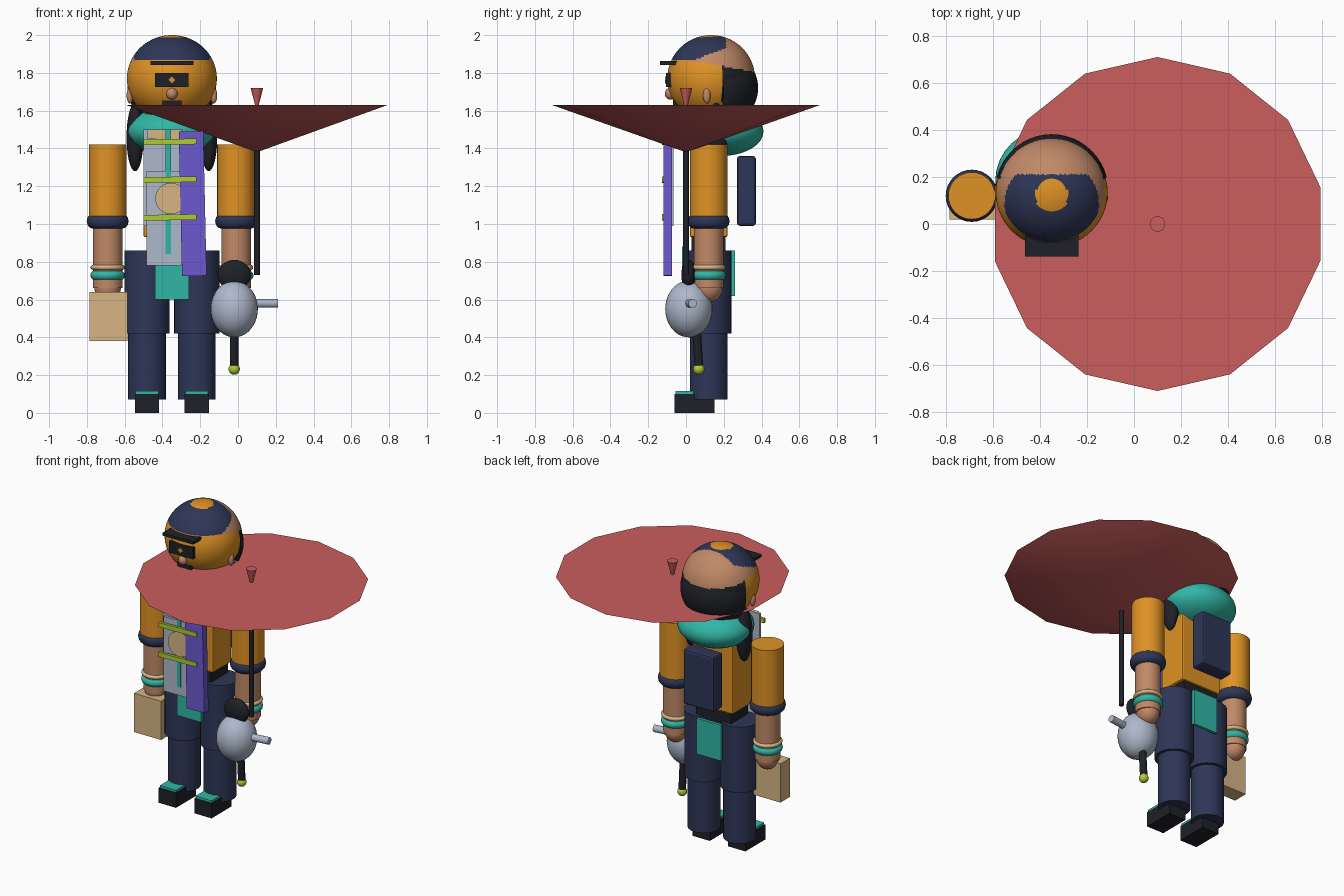
import bpy
import bmesh
from math import radians, hypot
from mathutils import Vector

cube = bpy.data.objects.get("Cube")
if cube:
    bpy.data.objects.remove(cube, do_unlink=True)


def material(name, *rgb):
    m = bpy.data.materials.new(name)
    m.use_nodes = True
    m.diffuse_color = (*rgb, 1)
    m.node_tree.nodes["Principled BSDF"].inputs["Base Color"].default_value = (*rgb, 1)
    return m


ORANGE = material("orange", .74, .29, .018)
NAVY = material("navy", .027, .037, .095)
SKIN = material("skin", .53, .25, .135)
BLACK = material("black", .014, .015, .02)
TEAL = material("teal", .03, .47, .38)
TAN = material("tan", .68, .46, .23)
GREY = material("grey", .42, .48, .60)
PURPLE = material("purple", .15, .1, .62)
LIME = material("lime", .42, .6, .035)
RED = material("red", .6, .11, .11)


def finish(name, mat, smooth=True):
    ob = bpy.context.object
    ob.name = name
    ob.data.materials.append(mat)
    bpy.ops.object.transform_apply(location=False, rotation=False, scale=True)
    if smooth:
        bpy.ops.object.shade_smooth_by_angle(angle=radians(35))
    return ob


def box(name, mat, x, y, z, bevel=0, turn=0):
    """Box from three (low, high) ranges."""
    bpy.ops.mesh.primitive_cube_add(size=1, location=[sum(r) / 2 for r in (x, y, z)],
                                    rotation=(0, turn, 0))
    ob = bpy.context.object
    ob.scale = [r[1] - r[0] for r in (x, y, z)]
    finish(name, mat, False)
    if bevel:
        mod = ob.modifiers.new("soft_edges", "BEVEL")
        mod.width = bevel
        mod.segments = 2
    return ob


def ball(name, mat, centre, radii, segments=32):
    bpy.ops.mesh.primitive_uv_sphere_add(segments=segments, ring_count=segments * 3 // 4,
                                         radius=1, location=centre)
    bpy.context.object.scale = radii
    return finish(name, mat)


def rod(name, mat, start, end, r1, r2=None, sides=32):
    """Cylinder or cone between two points."""
    a, b = Vector(start), Vector(end)
    turn = Vector((0, 0, 1)).rotation_difference(b - a).to_euler()
    bpy.ops.mesh.primitive_cone_add(vertices=sides, radius1=r1, radius2=r1 if r2 is None else r2,
                                    depth=(b - a).length, location=(a + b) / 2, rotation=turn)
    return finish(name, mat)


def ring(name, mat, centre, major, minor, stretch=1):
    bpy.ops.mesh.primitive_torus_add(major_radius=major, minor_radius=minor, location=centre,
                                     major_segments=32, minor_segments=12)
    bpy.context.object.scale.z = stretch
    return finish(name, mat)


CX, CY = -.35, .12          # body axis

# Legs, shoes, arms: one of each per side
for side, s in (("right", -1), ("left", 1)):
    lx = CX + s * .132
    rod(side + "_thigh", NAVY, (lx, CY, .42), (lx, CY, .86), .12)
    rod(side + "_shin", NAVY, (lx, CY, .07), (lx, CY, .43), .1)
    box(side + "_shoe", BLACK, (lx - .064, lx + .064), (-.06, .15), (0, .1))
    box(side + "_shoe_top", TEAL, (lx - .06, lx + .06), (-.055, .04), (.1, .115))

    ax = CX + s * .34
    rod(side + "_sleeve", ORANGE, (ax, CY, 1.0), (ax, CY, 1.42), .1)
    ring(side + "_cuff", NAVY, (ax, CY, 1.015), .078, .033, 1.2)
    rod(side + "_forearm", SKIN, (ax, CY, .66), (ax, CY, 1.0), .078)
    ring(side + "_bangle", TAN, (ax, CY, .77), .078, .013)
    ring(side + "_bracelet", TEAL, (ax, CY, .728), .066, .026)
    ball(side + "_hand", SKIN, (ax, CY, .665), (.07, .075, .08))

# Torso, belt and waist flaps
box("torso", ORANGE, (-.5, -.2), (.02, .22), (.93, 1.46), .01)
box("belt", BLACK, (-.48, -.22), (.03, .21), (.82, .935))
box("front_flap", TEAL, (-.44, -.26), (-.02, .0), (.6, .88))
box("back_flap", TEAL, (-.44, -.26), (.24, .26), (.62, .86))
box("backpack", NAVY, (-.465, -.235), (.27, .37), (.99, 1.36), .015)

# Layered apron on the chest
box("apron_upper", GREY, (-.5, -.29), (-.08, -.065), (.99, 1.5))
box("apron_lower", GREY, (-.485, -.3), (-.095, -.08), (.78, 1.28))
box("sash", PURPLE, (-.305, -.175), (-.12, -.075), (.725, 1.49), turn=radians(-1.3))
box("collar", TAN, (-.48, -.3), (-.09, -.08), (1.45, 1.5))
box("apron_stripe", TEAL, (-.383, -.355), (-.101, -.094), (.84, 1.5))
for z in (1.035, 1.235, 1.435):
    box("apron_tie", LIME, (-.5, -.22), (-.128, -.11), (z - .015, z + .015), turn=radians(-1))
rod("apron_disc", TAN, (-.355, -.118, 1.135), (-.355, -.095, 1.135), .083)

# Scarf
ball("scarf", TEAL, (CX, .185, 1.49), (.24, .225, .13))

# Head, with cap, scalp and face coloured by position
HEAD = Vector((CX, .133, 1.77))
head = ball("head", ORANGE, HEAD, (.238, .232, .23), 96)
for m in (NAVY, SKIN, BLACK):
    head.data.materials.append(m)
for face in head.data.polygons:
    x, y, z = face.center + HEAD
    if z > 1.9 and hypot(x - CX, y - CY) < .07:
        face.material_index = 0
    elif y < .21 and z > 1.865 + .35 * max(0, y - .03):
        face.material_index = 1
    elif y > .03 and z > 1.855 - .2 * max(0, y - .1):
        face.material_index = 2
    elif y > .19:
        face.material_index = 3

# Hair: a slightly larger ball, cut to its lower back part
centre = Vector((CX, .137, 1.72))
hair = ball("hair", BLACK, centre, (.242, .245, .22), 48)
bm = bmesh.new()
bm.from_mesh(hair.data)
for point, normal in (((0, 0, .11), (0, 0, 1)), ((0, .06, 0), (0, -1, 0))):
    cut = bmesh.ops.bisect_plane(bm, geom=bm.verts[:] + bm.edges[:] + bm.faces[:],
                                 plane_co=point, plane_no=normal, clear_outer=True)
    rim = [e for e in cut["geom_cut"] if isinstance(e, bmesh.types.BMEdge)]
    bmesh.ops.contextual_create(bm, geom=rim)
bm.to_mesh(hair.data)
bm.free()

for side, s in (("right", -1), ("left", 1)):
    ball(side + "_hair_lock", BLACK, (CX + s * .195, .16, 1.46), (.045, .06, .18))
    ball(side + "_ear", SKIN, (CX + s * .222, .11, 1.68), (.018, .02, .042), 16)

# Face and cap brim
box("cap_brim", BLACK, (-.464, -.236), (-.138, 0), (1.843, 1.862))
box("visor", BLACK, (-.44, -.262), (-.105, -.06), (1.725, 1.8))
box("visor_gem", ORANGE, (-.363, -.337), (-.111, -.103), (1.75, 1.776), turn=radians(45))
ball("nose", SKIN, (CX, -.082, 1.69), (.03, .03, .032), 16)
box("mouth", BLACK, (-.4, -.3), (-.07, -.03), (1.625, 1.655))

# Carried case in the right hand
box("case", TAN, (-.785, -.585), (.02, .12), (.38, .64))

# Kettle in the left hand
KX = -.02
ball("kettle", GREY, (KX, .015, .55), (.125, .125, .15))
ball("kettle_handle", BLACK, (KX, .015, .73), (.088, .04, .08))
rod("kettle_spout", GREY, (.06, .015, .58), (.21, .035, .58), .023)
rod("kettle_stem", BLACK, (KX, .055, .45), (KX, .068, .25), .023)
ball("kettle_bead", LIME, (KX, .068, .232), (.03, .03, .03), 16)

# Upturned parasol
PX = .1
rod("parasol_pole", BLACK, (PX, 0, .73), (PX, 0, 1.42), .016, sides=16)
rod("parasol_canopy", RED, (PX, 0, 1.38), (PX, 0, 1.63), 0, .71, 14)
rod("parasol_tip", RED, (PX, 0, 1.61), (PX, 0, 1.72), 0.005, .033, 16)
